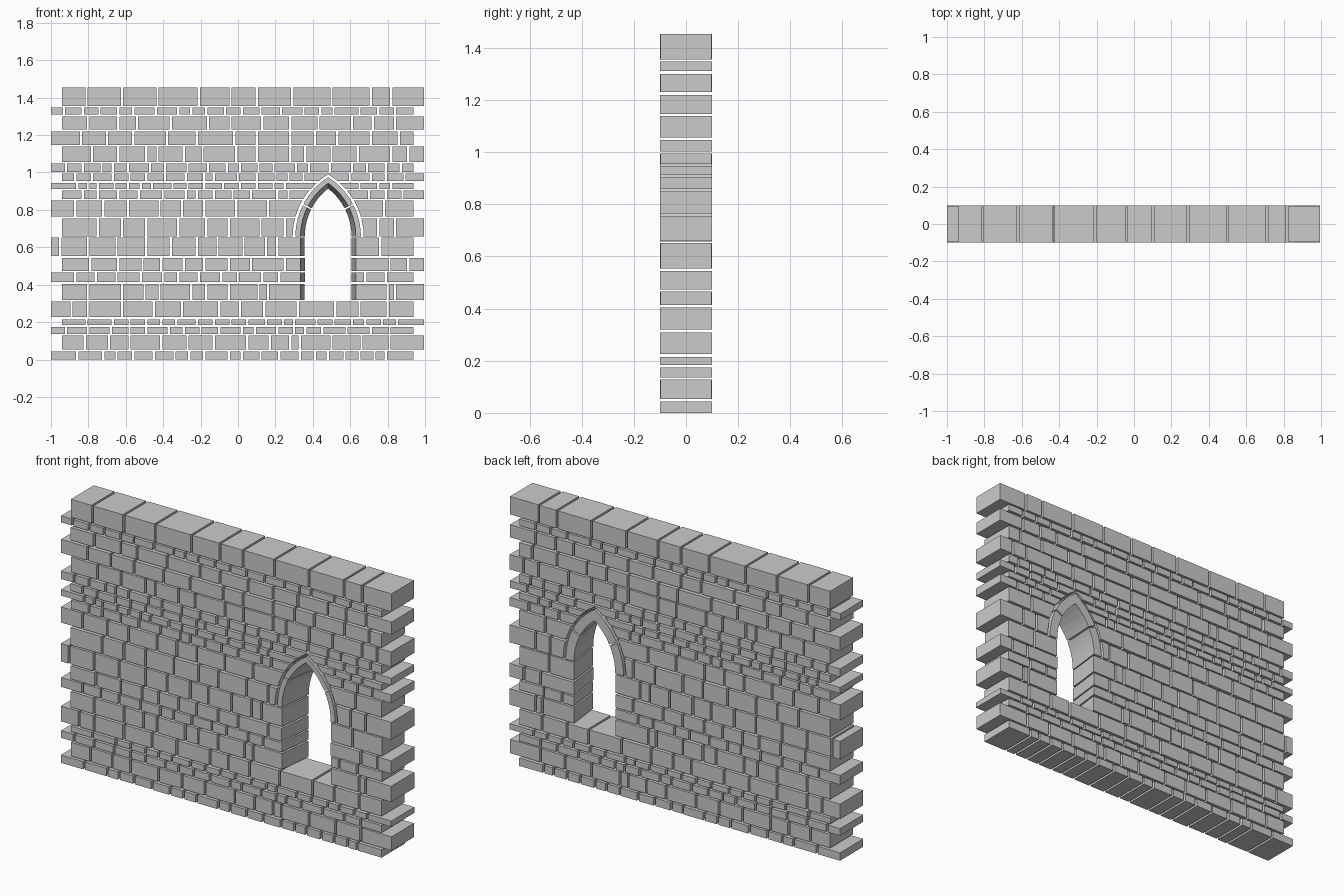
import bpy, bmesh, math, random

if "Cube" in bpy.data.objects:
    bpy.data.objects.remove(bpy.data.objects["Cube"])

random.seed(4)
D = 0.1            # half thickness of the wall
GAP = 0.006        # half mortar gap
CX, SPRING = 0.482, 0.658      # window centre and arch spring line
OFF = 0.20         # arch centre offset past the window axis


def make(name, bm):
    bmesh.ops.recalc_face_normals(bm, faces=bm.faces)
    me = bpy.data.meshes.new(name)
    bm.to_mesh(me)
    bm.free()
    ob = bpy.data.objects.new(name, me)
    bpy.context.collection.objects.link(ob)
    return ob


def loft(bm, rings, closed=False):
    """Skin equal-length vertex rings and cap both ends."""
    vs = [[bm.verts.new(p) for p in r] for r in rings]
    n = len(vs[0])
    for a, b in zip(vs, vs[1:]):
        for i in range(n):
            j = (i + 1) % n
            bm.faces.new((a[i], a[j], b[j], b[i]))
    bm.faces.new(vs[0])
    bm.faces.new(vs[-1])


def rect(x0, x1, d, z):
    return [(x0, -d, z), (x1, -d, z), (x1, d, z), (x0, d, z)]


# Cutter for the splayed jambs: wider at the front than at the back
bm = bmesh.new()
E = 0.2
fw, bw = 0.1365 + 0.0115 * E / D, 0.1365 - 0.0115 * E / D
loft(bm, [[(CX - fw, -E, z), (CX + fw, -E, z), (CX + bw, E, z), (CX - bw, E, z)]
          for z in (0.313, SPRING - 0.003)])
jamb_cutter = make("jamb_cutter", bm)

# Cutter for the pointed arch recess
bm = bmesh.new()
R = 0.39
top = math.acos(OFF / R)
side = [(R * math.cos(top * i / 10) - OFF, R * math.sin(top * i / 10)) for i in range(11)]
prof = side + [(-x, z) for x, z in side[-2::-1]]
loft(bm, [[(CX + x, y, SPRING - 0.003 + z) for x, z in prof] for y in (-E, E)])
arch_cutter = make("arch_cutter", bm)
for c in (jamb_cutter, arch_cutter):
    c.hide_render = True
    c.hide_set(True)

count = 0


def course(z0, z1, *joints):
    """One row of stones; joints are mortar positions in hundredths of a unit."""
    global count
    count += 1
    left, right = (-1.0, 0.937) if count % 2 else (-0.94, 0.995)
    edges = [left - GAP] + [j / 100 for j in joints] + [right + GAP]
    bm = bmesh.new()
    for a, b in zip(edges, edges[1:]):
        d = D - random.choice((0, 0, 0.001, 0.003))
        loft(bm, [rect(a + GAP, b - GAP, d, z) for z in (z0, z1)])
    ob = make("stone_course_%02d" % count, bm)
    cutter = None
    if z0 > 0.31 and z1 < SPRING:
        cutter = jamb_cutter
    elif z0 >= SPRING and z0 < 1.0:
        cutter = arch_cutter
    if cutter:
        m = ob.modifiers.new("window", "BOOLEAN")
        m.operation, m.solver, m.object = "DIFFERENCE", "EXACT", cutter


# Stone courses from the ground up
course(0, .043, -86, -72, -65, -56, -45, -34, -26, -18, -5, 2, 12, 22, 33, 41, 48, 57, 65, 73, 79)
course(.053, .128, -82, -69, -58, -41, -27, -13, 5, 17, 28, 33, 50, 66, 81)
course(.136, .175, -92, -80, -68, -58, -49, -37, -29, -20, -10, 2, 9, 21, 30, 36, 45, 58, 71, 81)
course(.184, .215, -81, -67, -58, -49, -41, -33, -22, -13, -4, 5, 15, 24, 30, 42, 51, 61, 68, 77, 85)
course(.226, .309, -89, -80, -62, -45, -30, -10, 1, 14, 32, 52, 65, 80)
course(.319, .405, -80, -62, -50, -42, -25, -17, -5, 11, 16, 80, 84)
course(.414, .465, -87, -76, -65, -52, -40, -32, -21, -9, 0, 13, 22, 68, 79)
course(.473, .544, -79, -64, -51, -41, -29, -18, -5, 7, 25, 81, 91)
course(.553, .651, -95, -80, -65, -49, -36, -22, -11, 3, 15, 21, 76)
course(.659, .754, -75, -62, -49, -32, -17, -5, 12, 25, 75, 84)
course(.765, .850, -87, -72, -59, -42, -30, -18, -1, 16, 78)
course(.858, .904, -83, -75, -64, -53, -40, -28, -22, -13, -3, 7, 21, 27, 70, 79, 88)
course(.912, .945, -86, -80, -75, -66, -59, -52, -46, -35, -27, -18, -8, 1, 10, 19, 25, 65, 75, 82)
course(.955, .994, -87, -78, -67, -58, -49, -39, -28, -18, -13, 0, 10, 20, 27, 35, 60, 71, 79, 89)
course(1.003, 1.047, -92, -83, -73, -67, -59, -47, -39, -27, -16, -6, 1, 11, 19, 31, 38, 49, 61, 69, 79, 87)
course(1.057, 1.138, -78, -64, -49, -43, -29, -19, -1, 10, 28, 36, 50, 64, 82, 91)
course(1.146, 1.219, -84, -70, -56, -38, -22, -2, 10, 28, 41, 53, 71, 86)
course(1.231, 1.300, -80, -64, -54, -36, -16, -4, 13, 28, 43, 61, 72, 84)
course(1.311, 1.347, -93, -83, -74, -64, -56, -44, -32, -25, -17, -7, 2, 12, 23, 35, 44, 51, 65, 75, 84)
course(1.356, 1.454, -81, -62, -43, -21, -4, 10, 29, 50, 71, 82)

# Arch stones: two per side, inner face splayed like the jambs
OUT, IN_F, IN_B = 0.375, 0.348, 0.325
for sign, label in ((-1, "left"), (1, "right")):
    for part, a0, a1 in (("lower", 0, 26.3), ("upper", 27.6, 57.8)):
        rings = []
        for i in range(6):
            a = math.radians(a0 + (a1 - a0) * i / 5)
            rings.append([(CX + sign * (r * math.cos(a) - OFF), y, SPRING + r * math.sin(a))
                          for r, y in ((OUT, -D), (IN_F, -D), (IN_B, D), (OUT, D))])
        bm = bmesh.new()
        loft(bm, rings)
        make("arch_stone_%s_%s" % (label, part), bm)

# Bake the window cuts into the stones and drop the cutters
bpy.context.view_layer.update()
dg = bpy.context.evaluated_depsgraph_get()
for ob in list(bpy.context.collection.objects):
    if ob.modifiers:
        me = bpy.data.meshes.new_from_object(ob.evaluated_get(dg))
        ob.modifiers.clear()
        ob.data = me
for c in (jamb_cutter, arch_cutter):
    bpy.data.objects.remove(c)
